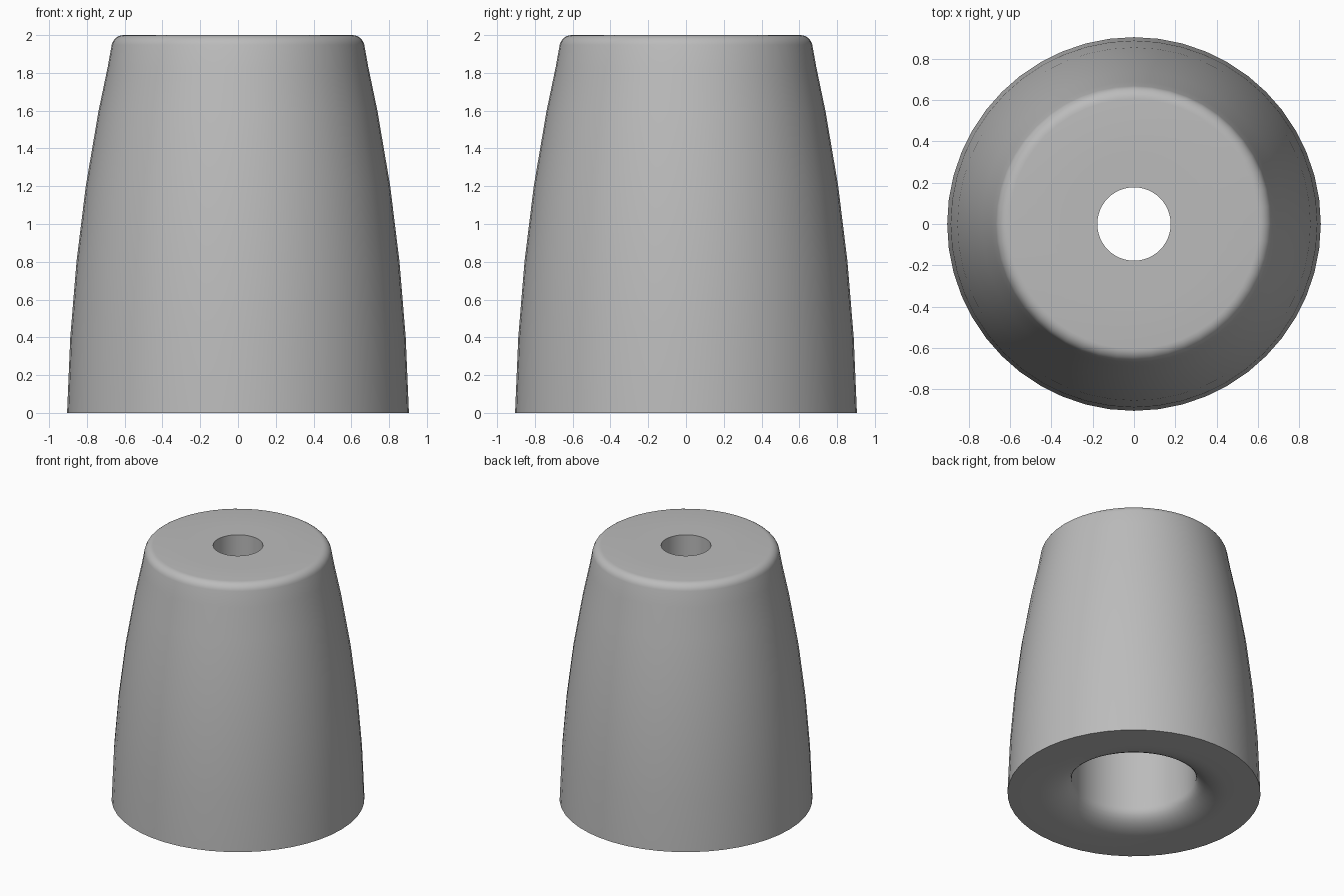
import bpy
import bmesh
from math import sin, cos, pi, radians

if "Cube" in bpy.data.objects:
    bpy.data.objects.remove(bpy.data.objects["Cube"], do_unlink=True)

# Single grey material
grey = bpy.data.materials.new("matte_grey")
grey.use_nodes = True
colour = (0.5, 0.5, 0.5, 1.0)
grey.diffuse_color = colour
grey.node_tree.nodes["Principled BSDF"].inputs["Base Color"].default_value = colour


def arc(cr, cz, rr, rz, start, end, steps):
    """Elliptical arc in the (radius, height) plane."""
    angles = [radians(start + (end - start) * i / steps) for i in range(steps + 1)]
    return [(cr + rr * cos(a), cz + rz * sin(a)) for a in angles]


def lathe(name, profile, sides):
    """Revolve a closed (radius, height) profile around z."""
    bm = bmesh.new()
    rings = []
    for i in range(sides):
        a = 2 * pi * i / sides
        rings.append([bm.verts.new((r * cos(a), r * sin(a), z)) for r, z in profile])
    n = len(profile)
    for i in range(sides):
        here, there = rings[i], rings[(i + 1) % sides]
        for j in range(n):
            k = (j + 1) % n
            bm.faces.new((here[j], there[j], there[k], here[k]))
    bmesh.ops.recalc_face_normals(bm, faces=bm.faces)
    mesh = bpy.data.meshes.new(name)
    bm.to_mesh(mesh)
    bm.free()
    mesh.materials.append(grey)
    obj = bpy.data.objects.new(name, mesh)
    bpy.context.collection.objects.link(obj)
    bpy.ops.object.select_all(action="DESELECT")
    obj.select_set(True)
    bpy.context.view_layer.objects.active = obj
    bpy.ops.object.shade_smooth_by_angle(angle=radians(35))
    return obj


# Hollow body: bowed wall, rounded top edge, flared mouth underneath
wall = [(0.905, 0), (0.888, 0.4), (0.855, 0.8), (0.806, 1.2), (0.738, 1.6), (0.69, 1.83)]
top_edge = arc(0.605, 1.935, 0.065, 0.065, 12, 90, 6)
bore = [(0.355, 2.0), (0.355, 1.7), (0.445, 1.4)]
mouth = arc(0.68, 0.135, 0.235, 0.135, 180, 270, 8)
lathe("body", wall + top_edge + bore + mouth, 48)

# Flush bushing around the screw hole
lathe("bushing", [(0.355, 1.7), (0.355, 2.0), (0.178, 2.0), (0.178, 1.7)], 48)
